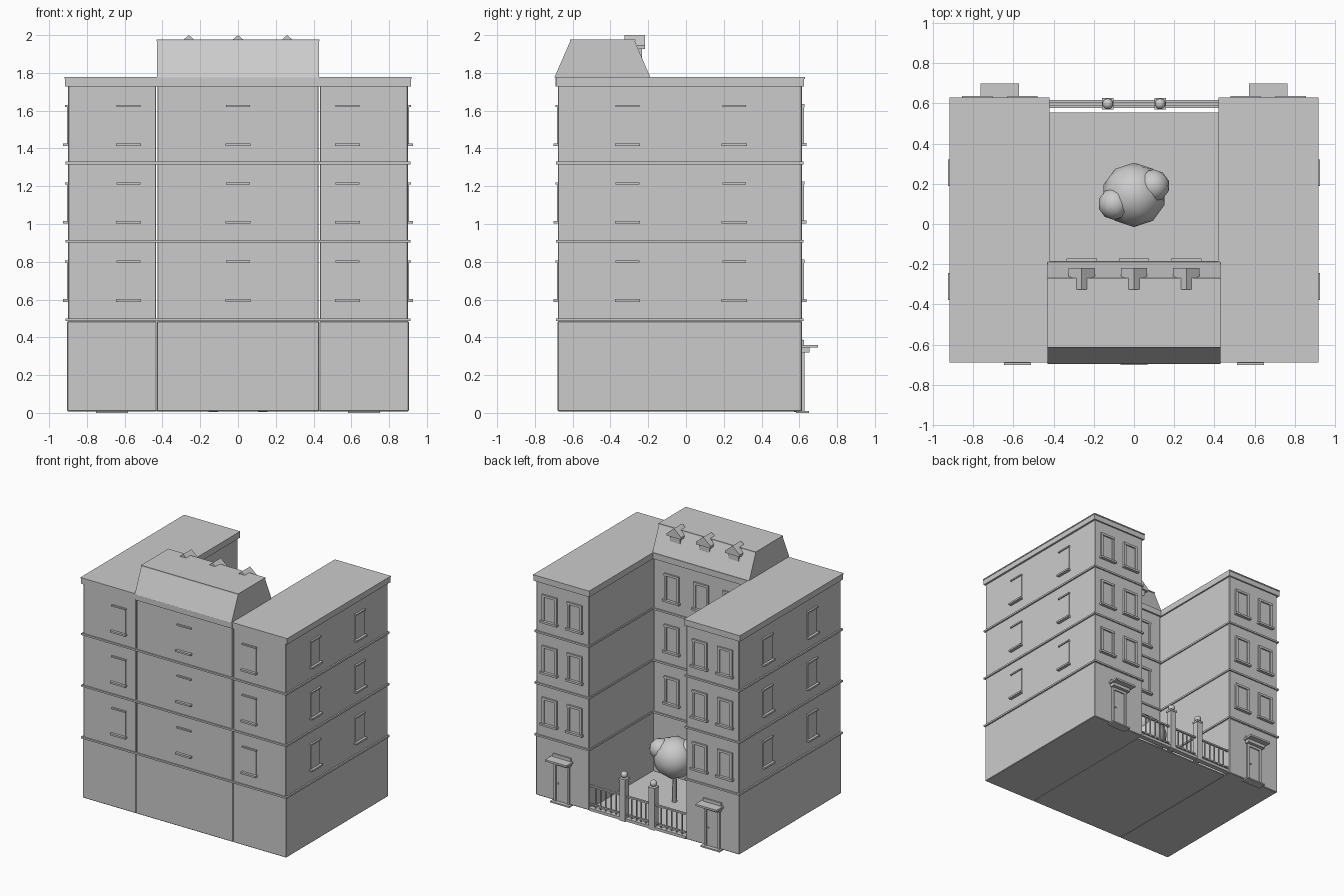
import bpy, bmesh, math
from mathutils import Vector

if "Cube" in bpy.data.objects:
    bpy.data.objects.remove(bpy.data.objects["Cube"])

grey = bpy.data.materials.new("plain_grey")
grey.diffuse_color = (0.6, 0.6, 0.6, 1)
grey.use_nodes = True
grey.node_tree.nodes["Principled BSDF"].inputs["Base Color"].default_value = grey.diffuse_color


def finish(name, bm, smooth=False, bevel=0):
    bmesh.ops.recalc_face_normals(bm, faces=bm.faces)
    for f in bm.faces:
        f.smooth = smooth
    me = bpy.data.meshes.new(name)
    bm.to_mesh(me)
    bm.free()
    me.materials.append(grey)
    ob = bpy.data.objects.new(name, me)
    bpy.context.collection.objects.link(ob)
    if bevel:
        m = ob.modifiers.new("edge", 'BEVEL')
        m.width, m.segments = bevel, 1
    return ob


def add_box(bm, x0, x1, y0, y1, z0, z1):
    vs = bmesh.ops.create_cube(bm, size=1)["verts"]
    for v in vs:
        v.co = Vector(((x0 + x1) / 2 + v.co.x * (x1 - x0),
                       (y0 + y1) / 2 + v.co.y * (y1 - y0),
                       (z0 + z1) / 2 + v.co.z * (z1 - z0)))


def boxes(name, items, bevel=0):
    bm = bmesh.new()
    for b in items:
        add_box(bm, *b)
    return finish(name, bm, bevel=bevel)


def prism(name, profile, axis, a, b):
    """Extrude a closed 2D profile along x (profile y,z) or y (profile x,z)."""
    bm = bmesh.new()
    rings = [[bm.verts.new((t, p, z) if axis == 'x' else (p, t, z)) for p, z in profile]
             for t in (a, b)]
    bm.faces.new(rings[0])
    bm.faces.new(rings[1])
    n = len(profile)
    for i in range(n):
        j = (i + 1) % n
        bm.faces.new((rings[0][i], rings[0][j], rings[1][j], rings[1][i]))
    return finish(name, bm)


def on_wall(axis, plane, sign, u0, u1, d0, d1, z0, z1):
    """Box given by position along a wall and distance out of it."""
    lo, hi = sorted((plane + sign * d0, plane + sign * d1))
    return (lo, hi, u0, u1, z0, z1) if axis == 'x' else (u0, u1, lo, hi, z0, z1)


FLOORS = (0.595, 1.01, 1.42)
X, Y0, Y1, IN = 0.902, -0.678, 0.613, 0.431


def blind_windows(name, axis, plane, sign, centres):
    # closed-up window panels with a sill and lintel
    out = []
    for z in FLOORS:
        for u in centres:
            out += [on_wall(axis, plane, sign, u - 0.067, u + 0.067, -0.01, 0.024, z - 0.007, z + 0.007),
                    on_wall(axis, plane, sign, u - 0.063, u + 0.063, -0.01, 0.013, z + 0.2, z + 0.211),
                    on_wall(axis, plane, sign, u - 0.058, u + 0.058, -0.01, 0.004, z, z + 0.205)]
    boxes(name, out)


def framed_windows(name, plane, centres):
    # raised frame, set-back sash, sill
    out = []
    for z in FLOORS:
        for u in centres:
            def w(a, b, d, lo, hi):
                out.append(on_wall('y', plane, 1, u + a, u + b, -0.01, d, z + lo, z + hi))
            w(-0.075, 0.075, 0.025, -0.008, 0.008)
            w(-0.066, 0.066, 0.014, 0.198, 0.216)
            w(-0.066, -0.046, 0.012, 0, 0.2)
            w(0.046, 0.066, 0.012, 0, 0.2)
            w(-0.046, 0.046, 0.003, 0.008, 0.198)
    boxes(name, out)


# Wings: walls, floor bands, cornice, rear entrance
for side, s in (("left", -1), ("right", 1)):
    def span(a, b):
        return tuple(sorted((s * a, s * b)))
    boxes(side + "_wing_ground_floor", [(*span(IN, X + 0.002), Y0 - 0.001, Y1 + 0.001, 0.008, 0.485)], 0.004)
    boxes(side + "_wing_upper_walls", [(*span(IN + 0.002, X - 0.002), Y0, Y1, lo, hi) for lo, hi in
                                       ((0.48, 0.91), (0.905, 1.32), (1.315, 1.74))], 0.004)
    boxes(side + "_wing_bands", [(*span(0.424, 0.912), Y0 - 0.01, Y1 + 0.01, z, z + 0.014)
                                 for z in (0.486, 0.902, 1.316)])
    boxes(side + "_wing_cornice", [(*span(0.421, 0.916), -0.686, 0.625, 1.727, 1.768),
                                   (*span(0.421, 0.919), -0.689, 0.629, 1.768, 1.777)])
    blind_windows(side + "_side_windows", 'x', s * X, s, (-0.31, 0.255))
    blind_windows(side + "_front_windows", 'y', Y0, -1, (s * 0.58,))
    framed_windows(side + "_rear_windows", Y1, (s * 0.555, s * 0.78))
    c = s * 0.668
    boxes(side + "_door", [
        (c - 0.05, c + 0.05, Y1 - 0.01, Y1 + 0.006, 0.01, 0.3),
        (c - 0.068, c - 0.05, Y1 - 0.01, Y1 + 0.015, 0.01, 0.32),
        (c + 0.05, c + 0.068, Y1 - 0.01, Y1 + 0.015, 0.01, 0.32),
        (c - 0.068, c + 0.068, Y1 - 0.01, Y1 + 0.015, 0.3, 0.32),
        (c + 0.03, c + 0.038, Y1, Y1 + 0.014, 0.15, 0.16)])
    boxes(side + "_door_canopy", [
        (c - 0.095, c + 0.095, Y1 - 0.01, 0.7, 0.345, 0.36),
        (c - 0.08, c + 0.08, Y1 - 0.01, 0.655, 0.32, 0.345),
        (c - 0.08, c + 0.08, Y1 - 0.01, 0.625, 0.36, 0.385)])
    boxes(side + "_door_step", [(c - 0.085, c + 0.085, Y1 - 0.03, 0.65, 0, 0.011)])

# Centre block
CB = -0.197
boxes("centre_ground_floor", [(-0.43, 0.43, Y0 - 0.001, CB, 0.008, 0.485)], 0.004)
boxes("centre_upper_walls", [(-0.427, 0.427, Y0, CB, lo, hi) for lo, hi in
                             ((0.48, 0.91), (0.905, 1.32), (1.315, 1.74))], 0.004)
boxes("centre_bands", [(-0.43, 0.43, Y0 - 0.01, CB + 0.01, z, z + 0.014) for z in (0.486, 0.902, 1.316)])
boxes("centre_cornice", [(-0.43, 0.43, -0.69, -0.183, 1.727, 1.775)])
blind_windows("centre_front_windows", 'y', Y0, -1, (0,))
framed_windows("centre_rear_windows", CB, (-0.26, 0, 0.26))

# Mansard roof with a thin top lip
prism("mansard_roof", [(-0.697, 1.775), (-0.612, 1.97), (-0.272, 1.97), (-0.188, 1.775)], 'x', -0.43, 0.43)
boxes("mansard_top", [(-0.432, 0.432, -0.614, -0.268, 1.968, 1.977)])

# Dormers facing the courtyard
for i, x in enumerate((-0.26, 0, 0.26)):
    prism("dormer_roof_%d" % (i + 1), [(x - 0.065, 1.944), (x, 2.0), (x + 0.065, 1.944),
                                       (x + 0.065, 1.926), (x - 0.065, 1.926)], 'y', -0.325, -0.218)
    prism("dormer_body_%d" % (i + 1), [(x - 0.045, 1.88), (x - 0.045, 1.93), (x + 0.045, 1.93),
                                       (x + 0.045, 1.88)], 'y', -0.3, -0.232)

# Courtyard floor
boxes("courtyard_floor", [(-0.432, 0.432, -0.6, 0.555, 0.008, 0.016)])

# Fence: plinth, rails, bars
fence = []
for a, b in ((-0.43, -0.155), (-0.105, 0.105), (0.155, 0.43)):
    fence += [(a, b, 0.578, 0.618, 0.008, 0.03),
              (a, b, 0.592, 0.604, 0.05, 0.06),
              (a, b, 0.59, 0.606, 0.195, 0.207)]
    n = round((b - a) / 0.045)
    for k in range(1, n):
        x = a + (b - a) * k / n
        fence.append((x - 0.004, x + 0.004, 0.594, 0.602, 0.03, 0.2))
boxes("fence", fence)


def ball(name, x, y, z, r, sub=2):
    bm = bmesh.new()
    bmesh.ops.create_icosphere(bm, subdivisions=sub, radius=r)
    bmesh.ops.translate(bm, verts=bm.verts, vec=(x, y, z))
    return finish(name, bm, smooth=True)


# Gate posts with ball finials
for i, x in enumerate((-0.13, 0.13)):
    boxes("gate_post_%d" % (i + 1), [(x - 0.025, x + 0.025, 0.573, 0.623, 0.005, 0.33),
                                     (x - 0.029, x + 0.029, 0.569, 0.627, 0.33, 0.345)])
    ball("post_ball_%d" % (i + 1), x, 0.598, 0.37, 0.027)

# Tree
bm = bmesh.new()
bmesh.ops.create_cone(bm, cap_ends=True, segments=8, radius1=0.02, radius2=0.014, depth=0.28)
bmesh.ops.translate(bm, verts=bm.verts, vec=(0, 0.145, 0.15))
finish("tree_trunk", bm)
ball("tree_crown", 0, 0.145, 0.37, 0.16)
ball("tree_crown_left", -0.098, 0.1, 0.44, 0.08)
ball("tree_crown_right", 0.095, 0.19, 0.43, 0.082)
